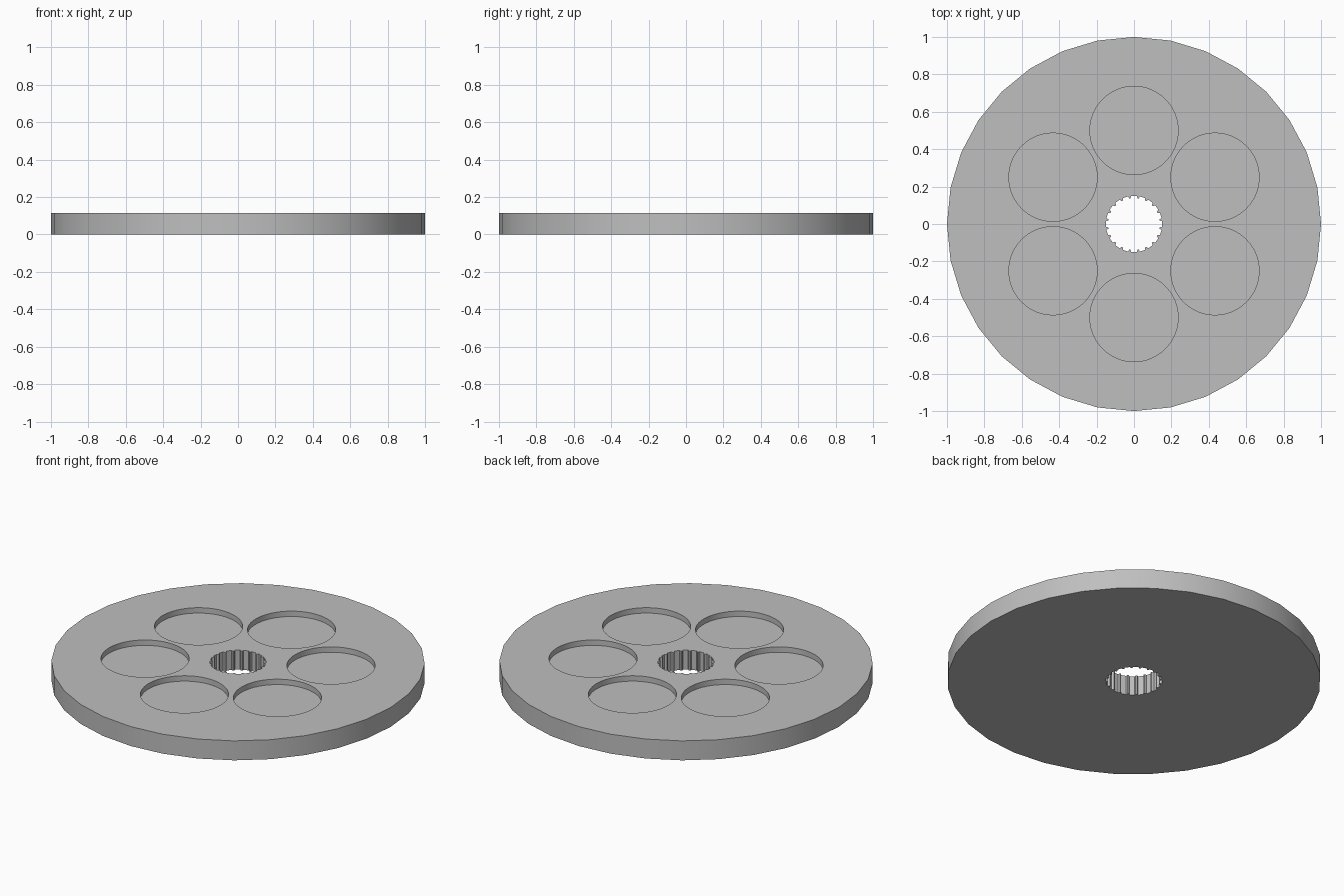
import bpy, bmesh
from math import sin, cos, radians, pi
from mathutils import Vector

cube = bpy.data.objects.get("Cube")
if cube:
    bpy.data.objects.remove(cube, do_unlink=True)

THICK = 0.115
POCKET_DEPTH = 0.032
POCKET_RADIUS = 0.236
POCKET_RING = 0.5
TEETH = 20
ROOT, TIP = 0.151, 0.139

grey = bpy.data.materials.new("plain grey")
grey.use_nodes = True
colour = (0.52, 0.52, 0.52, 1)
grey.diffuse_color = colour
grey.node_tree.nodes["Principled BSDF"].inputs["Base Color"].default_value = colour


def circle(radius, sides, cx=0, cy=0):
    return [(cx + radius * cos(2 * pi * i / sides), cy + radius * sin(2 * pi * i / sides))
            for i in range(sides)]


def spline_outline():
    # each tooth: wide root land, short flanks, narrow tip
    pts = []
    step = 2 * pi / TEETH
    for i in range(TEETH):
        for part, radius in ((-0.3, ROOT), (0.3, ROOT), (0.42, TIP), (0.58, TIP)):
            a = step * (i + part)
            pts.append((radius * cos(a), radius * sin(a)))
    return pts


bm = bmesh.new()


def loop(points, z):
    verts = [bm.verts.new((x, y, z)) for x, y in points]
    edges = [bm.edges.new((v, verts[(i + 1) % len(verts)])) for i, v in enumerate(verts)]
    return verts, edges


def wall(upper, lower):
    for i in range(len(upper)):
        j = (i + 1) % len(upper)
        bm.faces.new((upper[i], upper[j], lower[j], lower[i]))


top_edges, bottom_edges = [], []

# rim and splined bore run right through
for outline in (circle(1, 32), spline_outline()):
    upper, e_top = loop(outline, THICK)
    lower, e_bottom = loop(outline, 0)
    wall(upper, lower)
    top_edges += e_top
    bottom_edges += e_bottom

# ring of six blind pockets
for k in range(6):
    a = radians(30 + 60 * k)
    outline = circle(POCKET_RADIUS, 64, POCKET_RING * cos(a), POCKET_RING * sin(a))
    upper, e_top = loop(outline, THICK)
    lower, _ = loop(outline, THICK - POCKET_DEPTH)
    wall(upper, lower)
    bm.faces.new(lower)
    top_edges += e_top

# flat top and bottom around the openings
for edges in (top_edges, bottom_edges):
    bmesh.ops.triangle_fill(bm, edges=edges, use_beauty=True, normal=Vector((0, 0, 1)))
bmesh.ops.recalc_face_normals(bm, faces=bm.faces)

mesh = bpy.data.meshes.new("pocketed_disc")
bm.to_mesh(mesh)
bm.free()
mesh.materials.append(grey)
disc = bpy.data.objects.new("pocketed_disc", mesh)
bpy.context.collection.objects.link(disc)

bpy.ops.object.select_all(action="DESELECT")
disc.select_set(True)
bpy.context.view_layer.objects.active = disc
bpy.ops.object.shade_smooth_by_angle(angle=radians(30))
